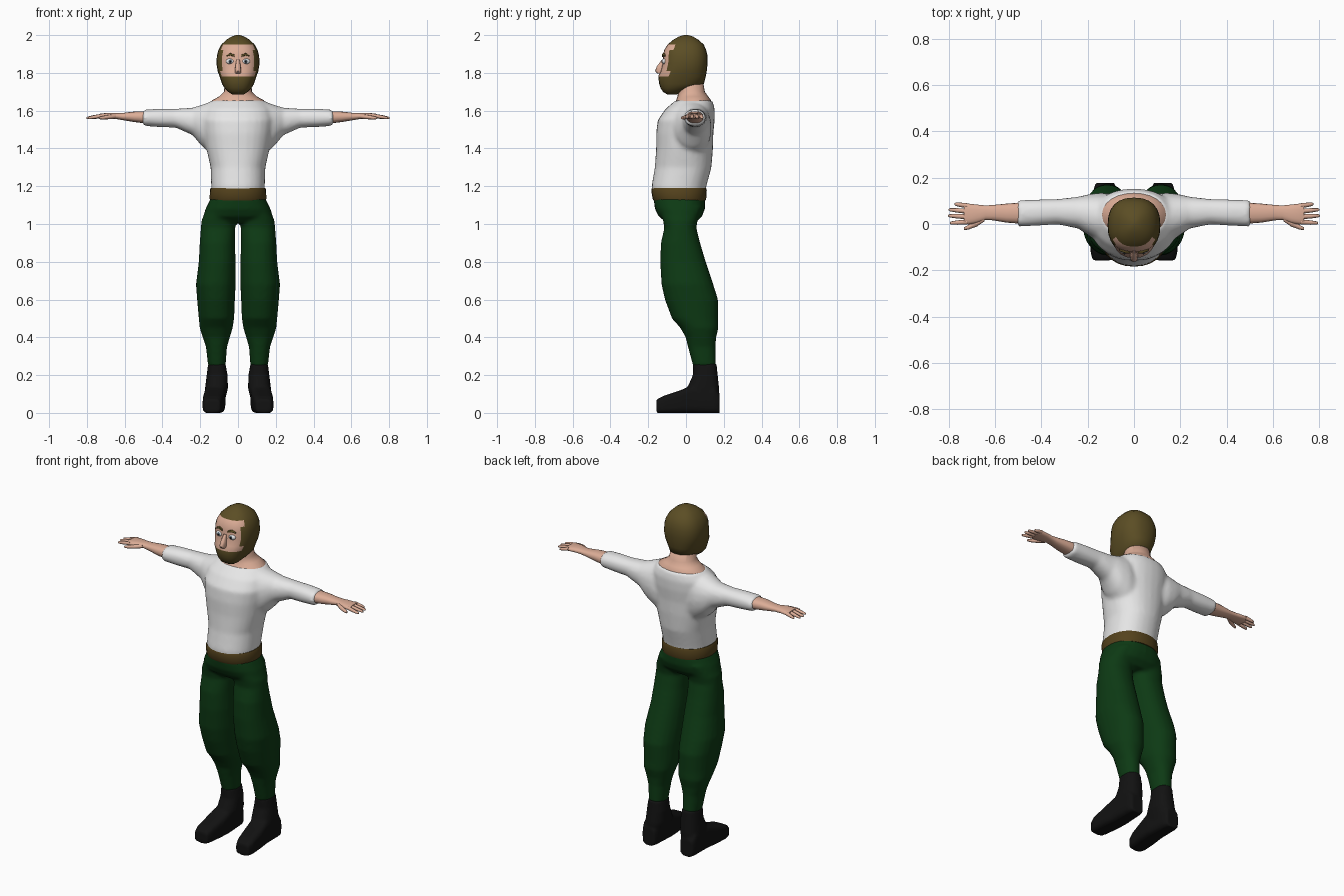
import bpy, bmesh, math


def material(name, r, g, b):
    m = bpy.data.materials.new(name)
    m.diffuse_color = (r, g, b, 1)
    return m


SKIN = material("skin", 0.72, 0.42, 0.31)
HAIR = material("hair_brown", 0.105, 0.075, 0.018)
BELT = material("belt_brown", 0.09, 0.055, 0.012)
SHIRT = material("shirt_white", 0.8, 0.8, 0.8)
GREEN = material("trouser_green", 0.004, 0.042, 0.007)
BLACK = material("boot_black", 0.006, 0.006, 0.006)
WHITE = material("eye_white", 0.85, 0.85, 0.85)
IRIS = material("iris_grey", 0.10, 0.14, 0.18)


def loft(bm, axis, rings, n=20, power=2.3, side=1):
    """Closed tube of superellipse rings (position, a0, a1, b0, b1) along an axis."""
    loops = []
    for t, a0, a1, b0, b1 in rings:
        loop = []
        for i in range(n):
            ang = 2 * math.pi * i / n
            s, c = math.sin(ang), -math.cos(ang)
            a = (a0 + a1) / 2 + (a1 - a0) / 2 * math.copysign(abs(s) ** (2 / power), s)
            b = (b0 + b1) / 2 + (b1 - b0) / 2 * math.copysign(abs(c) ** (2 / power), c)
            x, y, z = {"x": (t, a, b), "y": (a, t, b), "z": (a, b, t)}[axis]
            loop.append(bm.verts.new((x * side, y, z)))
        loops.append(loop)
    for p, q in zip(loops, loops[1:]):
        for i in range(n):
            j = (i + 1) % n
            bm.faces.new((p[i], p[j], q[j], q[i]))
    bm.faces.new(loops[0])
    bm.faces.new(loops[-1])


def finish(name, bm, mats, angle=50, voxel=0, smooth=4):
    """Turn the bmesh into an object, optionally fusing its overlapping parts."""
    bmesh.ops.recalc_face_normals(bm, faces=bm.faces)
    me = bpy.data.meshes.new(name)
    bm.to_mesh(me)
    bm.free()
    for m in mats:
        me.materials.append(m)
    ob = bpy.data.objects.new(name, me)
    bpy.context.collection.objects.link(ob)
    bpy.ops.object.select_all(action="DESELECT")
    ob.select_set(True)
    bpy.context.view_layer.objects.active = ob
    bpy.ops.object.shade_smooth_by_angle(angle=math.radians(angle))
    if voxel:
        r = ob.modifiers.new("fuse", "REMESH")
        r.mode = "VOXEL"
        r.voxel_size = voxel
        r.use_smooth_shade = True
        s = ob.modifiers.new("relax", "SMOOTH")
        s.factor = 0.5
        s.iterations = smooth
    return ob


# Shirt: torso and both sleeves fused
bm = bmesh.new()
loft(bm, "z", [(1.16, -.14, .14, -.18, .10), (1.20, -.142, .142, -.182, .108),
               (1.30, -.145, .145, -.165, .135), (1.40, -.168, .168, -.158, .143),
               (1.48, -.18, .18, -.158, .145), (1.55, -.19, .19, -.15, .152),
               (1.61, -.18, .18, -.108, .152), (1.655, -.14, .14, -.055, .14)], 28, 2.2)
for s in (1, -1):
    loft(bm, "x", [(.10, -.09, .13, 1.34, 1.65), (.14, -.08, .135, 1.37, 1.65),
                   (.19, -.055, .13, 1.41, 1.632), (.24, -.02, .118, 1.47, 1.616),
                   (.33, -.002, .108, 1.51, 1.61), (.42, -.008, .106, 1.513, 1.61),
                   (.505, -.012, .103, 1.52, 1.605)], 20, 2.2, s)
finish("shirt", bm, [SHIRT], voxel=0.011, smooth=5)

# Trousers: hips and both legs fused
bm = bmesh.new()
loft(bm, "z", [(1.14, -.143, .143, -.172, .10), (1.08, -.172, .172, -.165, .10),
               (1.04, -.185, .185, -.145, .085), (1.005, -.16, .16, -.10, .05)], 28, 2.3)
for s in (1, -1):
    loft(bm, "z", [(1.09, .02, .16, -.14, .085), (1.02, .012, .193, -.122, .062),
                   (.98, .014, .197, -.115, .055), (.90, .016, .203, -.133, .075),
                   (.80, .012, .208, -.137, .105), (.68, .012, .223, -.13, .145),
                   (.60, .016, .217, -.112, .17), (.50, .02, .208, -.075, .17),
                   (.45, .028, .203, -.03, .172), (.40, .043, .187, -.002, .16),
                   (.35, .058, .17, .01, .156), (.245, .066, .158, .038, .158)], 22, 2.2, s)
finish("trousers", bm, [GREEN], voxel=0.010, smooth=4)

# Belt
bm = bmesh.new()
loft(bm, "z", [(1.125, -.147, .147, -.172, .104), (1.135, -.15, .15, -.177, .107),
               (1.18, -.149, .149, -.184, .11), (1.19, -.144, .144, -.18, .106)], 28, 2.2)
finish("belt", bm, [BELT])

# Boots: shaft and foot fused
for s, label in ((1, "left"), (-1, "right")):
    bm = bmesh.new()
    loft(bm, "z", [(.262, .066, .158, .036, .162), (.20, .055, .166, .036, .168),
                   (.13, .053, .175, .005, .176), (.06, .07, .175, .0, .176)], 20, 2.4, s)
    loft(bm, "y", [(.178, .085, .165, -.002, .10), (.15, .075, .175, -.002, .14),
                   (.03, .066, .178, -.002, .145), (-.03, .07, .185, -.002, .12),
                   (-.12, .083, .188, -.002, .09), (-.157, .095, .178, .0, .07)], 20, 4, s)
    finish(label + "_boot", bm, [BLACK], voxel=0.008, smooth=3)

# Forearms, hands and fingers
FINGERS = [(.079, .086, .775), (.055, .062, .80), (.031, .036, .803), (.009, .004, .795)]
for s, label in ((1, "left"), (-1, "right")):
    bm = bmesh.new()
    loft(bm, "x", [(.47, .0, .094, 1.53, 1.598), (.55, .006, .088, 1.54, 1.595),
                   (.61, .016, .082, 1.55, 1.588), (.64, .018, .08, 1.555, 1.587),
                   (.68, .004, .084, 1.557, 1.588), (.715, -.002, .088, 1.558, 1.586),
                   (.735, .002, .086, 1.561, 1.583)], 16, 2.4, s)
    for y0, y1, tip in FINGERS:
        rings = []
        for f, r in ((0, .011), (.55, .0095), (.92, .007), (1, .003)):
            x, y, z = .72 + (tip - .72) * f, y0 + (y1 - y0) * f, 1.573 - .012 * f
            rings.append((x, y - r, y + r, z - r, z + r))
        loft(bm, "x", rings, 8, 2, s)
    loft(bm, "x", [(.645, .012, .04, 1.558, 1.582), (.68, -.012, .018, 1.555, 1.578),
                   (.715, -.024, -.004, 1.553, 1.572), (.735, -.027, -.015, 1.555, 1.567)], 8, 2, s)
    finish(label + "_arm", bm, [SKIN])

# Neck and collar skin
bm = bmesh.new()
loft(bm, "z", [(1.62, -.15, .15, -.08, .135), (1.655, -.137, .137, -.052, .133),
               (1.675, -.10, .10, -.045, .118), (1.70, -.074, .074, -.04, .10),
               (1.78, -.068, .068, -.06, .085)], 24, 2.1)
finish("neck", bm, [SKIN], angle=80)

# Head: hair and beard surround a skin face patch on the front columns
bm = bmesh.new()
HEAD = [(1.685, .03, -.098, -.05), (1.70, .052, -.122, -.02), (1.72, .072, -.135, .04),
        (1.742, .085, -.142, .095), (1.782, .098, -.147, .105), (1.81, .108, -.134, .11),
        (1.85, .114, -.124, .114), (1.89, .112, -.122, .114), (1.92, .104, -.116, .107),
        (1.95, .088, -.098, .094), (1.975, .062, -.068, .066), (1.992, .034, -.038, .038),
        (2.0, .01, -.012, .012)]
loft(bm, "z", [(z, -w, w, y0, y1) for z, w, y0, y1 in HEAD], 24, 2.4)
for f in bm.faces:
    c = f.calc_center_median()
    if 1.782 < c.z < 1.95 and c.y < 0 and abs(c.x) < .79 * .11 and c.y < -.085 * (1 if c.z < 1.92 else .8):
        f.material_index = 1
finish("head", bm, [HAIR, SKIN], angle=60)

# Nose
bm = bmesh.new()
loft(bm, "z", [(1.797, -.015, .015, -.152, -.10), (1.81, -.017, .017, -.164, -.10),
               (1.835, -.014, .014, -.154, -.10), (1.87, -.009, .009, -.128, -.10)], 12, 3)
finish("nose", bm, [SKIN])


def ball(name, mat, centre, radii):
    bm = bmesh.new()
    bmesh.ops.create_uvsphere(bm, u_segments=16, v_segments=10, radius=1)
    bmesh.ops.scale(bm, vec=radii, verts=bm.verts)
    bmesh.ops.translate(bm, vec=centre, verts=bm.verts)
    finish(name, bm, [mat], angle=60)


# Eyes and eyebrows
for s, label in ((1, "left"), (-1, "right")):
    ball(label + "_eye", WHITE, (s * .042, -.114, 1.861), (.022, .013, .015))
    ball(label + "_iris", IRIS, (s * .041, -.121, 1.861), (.011, .008, .011))
    ball(label + "_pupil", BLACK, (s * .041, -.126, 1.861), (.0055, .005, .0055))
    bm = bmesh.new()
    loft(bm, "x", [(.018, -.128, -.112, 1.884, 1.896), (.04, -.126, -.108, 1.892, 1.905),
                   (.062, -.117, -.098, 1.886, 1.893)], 8, 3, s)
    finish(label + "_eyebrow", bm, [HAIR])
